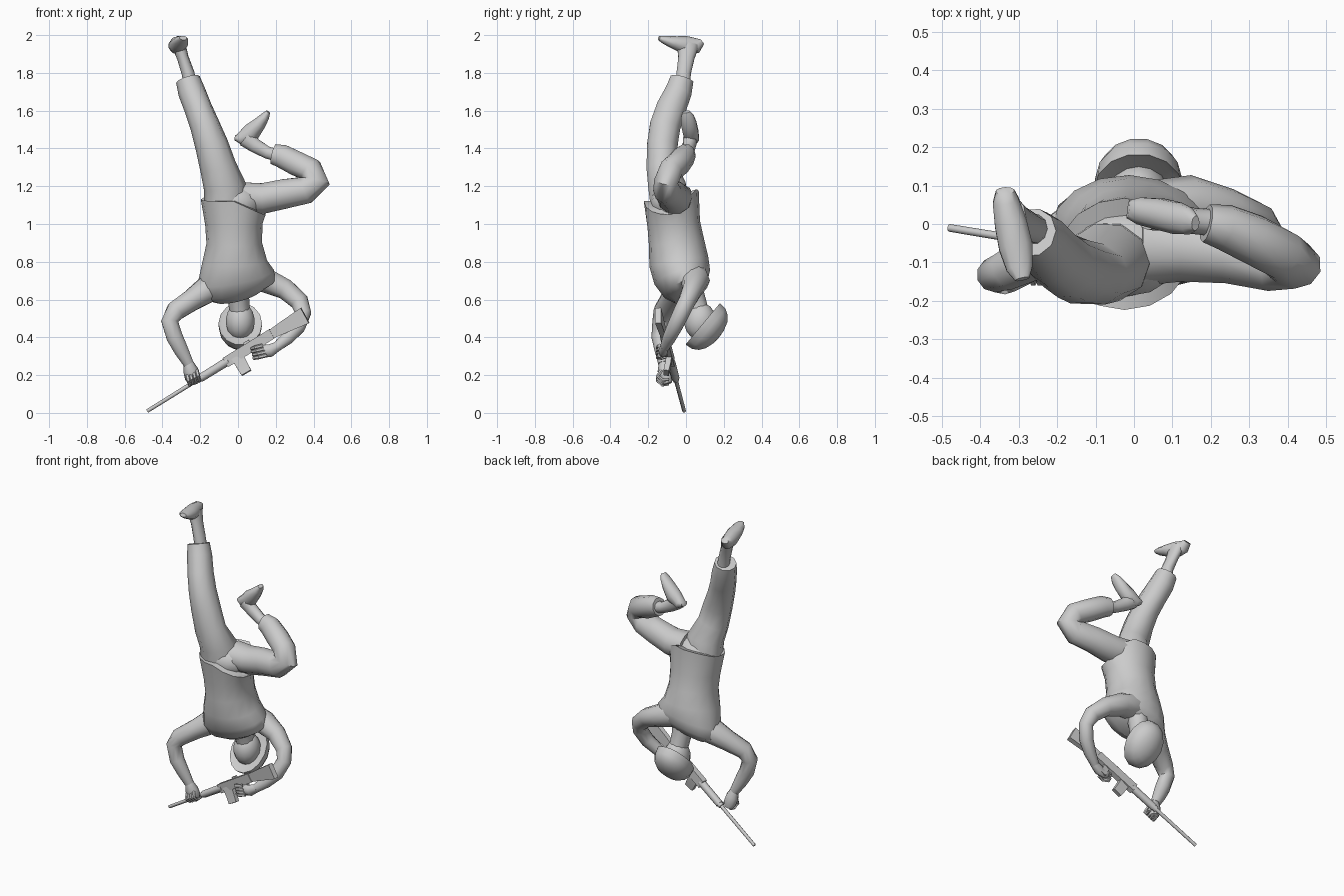
import bpy, bmesh, math
from mathutils import Vector

grey = bpy.data.materials.new("plain grey")
grey.diffuse_color = (0.6, 0.6, 0.6, 1)


def finish(name, bm, angle=50):
    bmesh.ops.recalc_face_normals(bm, faces=bm.faces)
    me = bpy.data.meshes.new(name)
    bm.to_mesh(me)
    bm.free()
    me.materials.append(grey)
    me.shade_smooth()
    me.set_sharp_from_angle(angle=math.radians(angle))
    ob = bpy.data.objects.new(name, me)
    bpy.context.collection.objects.link(ob)
    return ob


def tube(name, pts, ref=(1, 0, 0), n=10, phase=0.0, caps=True, rim=None):
    """Loft ellipses (x, y, z, radius along ref, other radius) along a path."""
    bm = bmesh.new()
    c = [Vector(p[:3]) for p in pts]
    rings = []
    for i, p in enumerate(pts):
        t = (c[min(i + 1, len(c) - 1)] - c[max(i - 1, 0)]).normalized()
        u = Vector(ref)
        u = (u - t * u.dot(t)).normalized()
        v = t.cross(u)
        ra, rb = p[3], p[-1]
        ring = []
        for k in range(n):
            a = 2 * math.pi * k / n + phase
            co = c[i] + u * ra * math.cos(a) + v * rb * math.sin(a)
            if rim:
                co.z += rim(co, i)
            ring.append(bm.verts.new(co))
        rings.append(ring)
    for r, s in zip(rings, rings[1:]):
        for k in range(n):
            bm.faces.new((r[k], r[(k + 1) % n], s[(k + 1) % n], s[k]))
    if caps:
        bm.faces.new(rings[0])
    bm.faces.new(rings[-1])
    return finish(name, bm)


def box_tube(name, pts, ref):
    q = math.sqrt(2)
    return tube(name, [(*p[:3], p[3] * q, p[4] * q) for p in pts], ref, 4, math.pi / 4)


def ball(name, center, radii):
    bm = bmesh.new()
    bmesh.ops.create_uvsphere(bm, u_segments=14, v_segments=9, radius=1)
    for v in bm.verts:
        v.co = Vector(center) + Vector([a * b for a, b in zip(v.co, radii)])
    return finish(name, bm)


Y = (0, 1, 0)

# Shirt: open hem that dips on the right and rises at the back right,
# and shoulders that slope lower on the left
def shirt_shape(co, i):
    if i > 4:
        return 0.12 * co.x
    if i > 1:
        return 0
    side = max(0, co.x + 0.02) / 0.15
    back = max(0, co.y + 0.03) / 0.1
    return -0.08 * side * (1 - min(1, back)) + 0.07 * back * (0.4 + 0.6 * min(1, side))

tube("shirt", [(-.025, -.075, 1.10, .150, .128), (-.025, -.078, 1.135, .172, .146),
               (-.022, -.065, 1.0, .152, .140), (-.02, -.05, .9, .147, .147),
               (-.018, -.038, .8, .172, .158), (-.012, -.02, .72, .203, .152),
               (-.008, -.002, .66, .205, .125), (-.003, .015, .625, .13, .085)],
     n=16, caps=False, rim=shirt_shape)
ball("pelvis", (-.02, -.075, 1.11), (.145, .115, .1))

# Straight leg
tube("straight_trouser_leg", [(-.065, -.09, 1.08, .115, .10), (-.07, -.10, 1.2, .112, .105),
                              (-.105, -.13, 1.3, .097, .083), (-.14, -.125, 1.42, .088, .085),
                              (-.175, -.11, 1.52, .079, .085), (-.21, -.08, 1.61, .074, .083),
                              (-.245, -.04, 1.7, .073, .074), (-.265, -.022, 1.765, .065, .065)])
tube("straight_ankle", [(-.25, -.015, 1.72, .036, .038), (-.265, -.012, 1.8, .034, .04),
                        (-.292, .002, 1.88, .031, .045), (-.315, .01, 1.95, .037, .062)])
tube("straight_shoe", [(-.335, .086, 1.965, .025, .016), (-.333, .06, 1.945, .036, .04),
                       (-.32, 0, 1.945, .044, .05), (-.307, -.06, 1.96, .046, .035),
                       (-.297, -.115, 1.975, .036, .022), (-.29, -.143, 1.985, .02, .012)],
     phase=math.pi / 10)

# Bent leg
tube("bent_trouser_leg", [(.02, -.06, 1.14, .10, .085), (.13, -.06, 1.135, .09, .085),
                          (.25, -.075, 1.16, .08, .082), (.36, -.10, 1.18, .075, .076),
                          (.415, -.105, 1.225, .064, .074), (.385, -.08, 1.285, .066, .068),
                          (.31, -.04, 1.32, .066, .068), (.235, -.008, 1.358, .06, .065),
                          (.188, .002, 1.37, .05, .056)], Y)
tube("bent_ankle", [(.24, .0, 1.355, .036, .036), (.155, .008, 1.378, .034, .034),
                    (.09, .018, 1.415, .036, .040), (.04, .022, 1.455, .038, .05)], Y)
tube("bent_shoe", [(-.015, .038, 1.456, .025, .014), (.015, .034, 1.45, .037, .036),
                   (.068, .026, 1.482, .042, .05), (.112, .015, 1.53, .043, .036),
                   (.143, .007, 1.568, .036, .024), (.160, .002, 1.594, .02, .012)], Y,
     phase=math.pi / 10)

# Arms
tube("front_arm", [(-.06, .0, .70, .085, .08), (-.16, -.032, .655, .085, .075),
                   (-.245, -.075, .597, .066, .060), (-.33, -.12, .54, .053, .055),
                   (-.362, -.132, .485, .046, .047), (-.335, -.14, .40, .043, .046),
                   (-.30, -.13, .33, .036, .04), (-.262, -.12, .26, .027, .029)], Y)
tube("rear_arm", [(.06, .03, .73, .085, .08), (.15, .05, .70, .077, .068),
                  (.25, .035, .655, .056, .057), (.325, .005, .59, .047, .051),
                  (.345, -.025, .53, .044, .044), (.315, -.06, .455, .042, .043),
                  (.26, -.09, .395, .036, .036), (.205, -.112, .35, .025, .027)], Y)

# Hands with curled fingers
tube("front_hand", [(-.262, -.12, .265, .024, .026), (-.25, -.115, .225, .036, .04),
                    (-.24, -.105, .185, .036, .041), (-.235, -.095, .155, .022, .026)], Y, 8)
tube("rear_hand", [(.215, -.112, .355, .024, .024), (.17, -.12, .33, .026, .034),
                   (.13, -.122, .325, .024, .034), (.10, -.12, .325, .016, .022)], Y, 8)
for i in range(4):
    d = i * .017
    tube(f"front_finger_{i + 1}", [(-.27 + d, -.13, .20 + d * .5, .011), (-.262 + d, -.15, .17 + d * .5, .011),
                                   (-.255 + d, -.125, .148 + d * .5, .01), (-.25 + d, -.09, .15 + d * .5, .006)],
         n=6)
    tube(f"rear_finger_{i + 1}", [(.15 - d * .4, -.14, .305 + d, .011), (.11 - d * .4, -.15, .295 + d, .011),
                                  (.085 - d * .2, -.13, .29 + d, .01), (.09, -.105, .295 + d, .006)],
         (0, 0, 1), 6)

# Neck and head
tube("neck", [(0, .025, .69, .075, .07), (0, .04, .625, .058, .06), (.008, .06, .55, .055, .06)])
ball("head", (.012, .075, .485), (.078, .085, .10))

# Helmet: half dome tipped back and down
axis = Vector((0, .77, -.64))
slope = Vector((0, .64, .77))
mid = Vector((.012, .098, .464))
rows = [(-.005, .86), (-.012, 1.0), (.03, .97), (.06, .84), (.083, .62), (.097, .3), (.1, .06)]
bm = bmesh.new()
rings = []
for depth, s in rows:
    rings.append([bm.verts.new(mid + axis * depth + Vector((1, 0, 0)) * .116 * s * math.cos(a)
                               + slope * .146 * s * math.sin(a))
                  for a in (2 * math.pi * k / 14 for k in range(14))])
for r, s in zip(rings, rings[1:]):
    for k in range(14):
        bm.faces.new((r[k], r[(k + 1) % 14], s[(k + 1) % 14], s[k]))
bm.faces.new(rings[0])
bm.faces.new(rings[-1])
finish("helmet", bm)

# Rifle: every part sits on one slanted axis
def on_axis(x, *radii, drop=0.0):
    return (x, -.01 - .165 * (x + .48), .01 + .62 * (x + .48) - drop, *radii)

tube("barrel", [on_axis(-.48, .01), on_axis(-.18, .011)], Y, 8)
tube("muzzle_collar", [on_axis(-.215, .018), on_axis(-.19, .018)], Y, 8)
tube("handguard", [on_axis(-.20, .022), on_axis(-.05, .023)], Y, 8)
box_tube("receiver", [on_axis(-.065, .018, .028), on_axis(.18, .018, .028)], Y)
box_tube("stock", [on_axis(.17, .014, .024), on_axis(.25, .015, .034, drop=.004),
                   on_axis(.355, .016, .046, drop=.012)], Y)
box_tube("magazine", [(-.005, -.09, .30, .016, .034), (.02, -.095, .255, .015, .031),
                      (.045, -.105, .212, .014, .029)], Y)
box_tube("grip", [(.12, -.108, .37, .014, .02), (.15, -.112, .305, .013, .02)], Y)
box_tube("rear_sight", [on_axis(.03, .006, .008, drop=-.036), on_axis(.06, .006, .008, drop=-.036)], Y)
